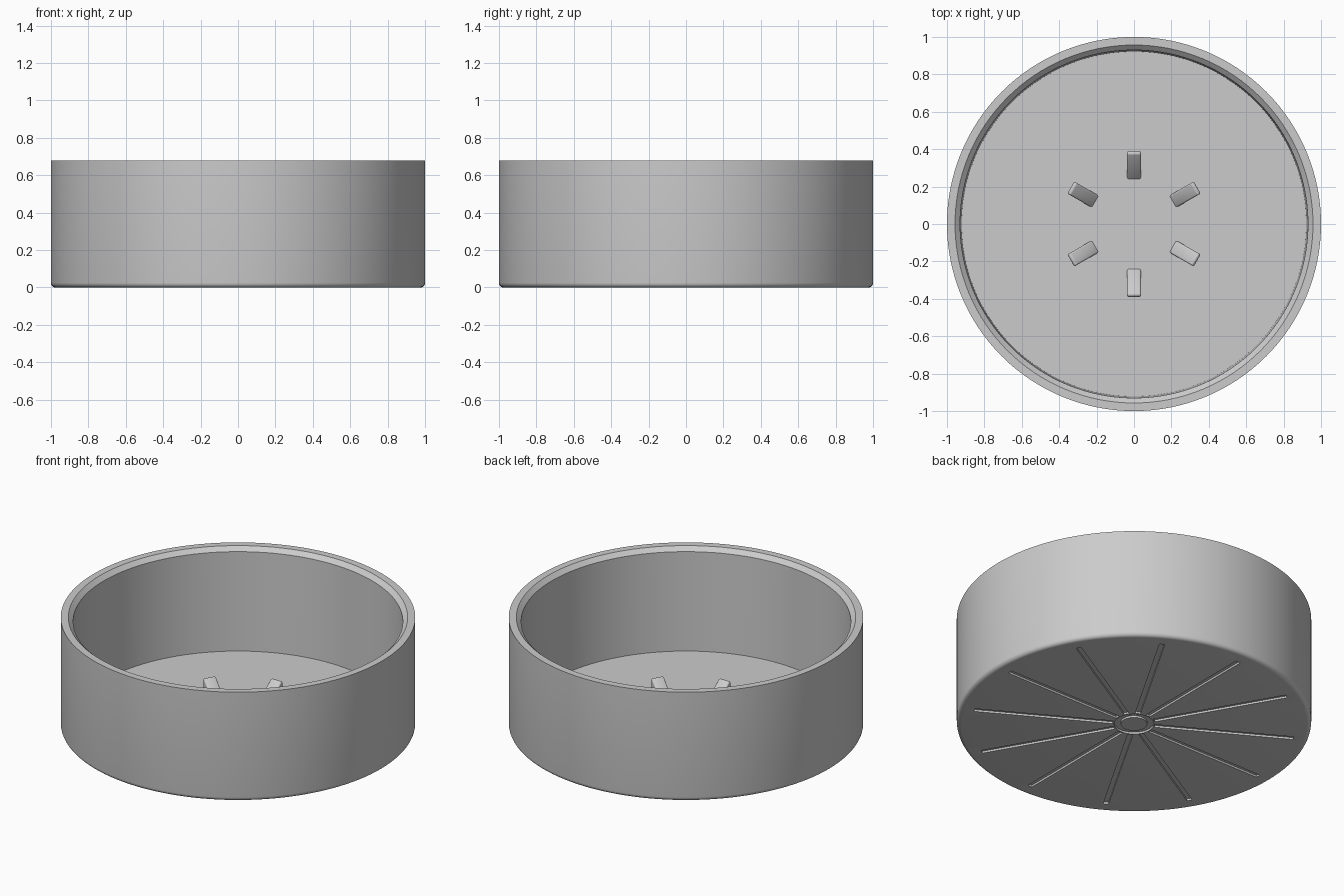
import bpy, bmesh
from math import radians, sin, cos, pi
from mathutils import Matrix, Vector

if "Cube" in bpy.data.objects:
    bpy.data.objects.remove(bpy.data.objects["Cube"])

FLOOR = 0.04
HEIGHT = 0.68
GROOVE = 0.012

grey = bpy.data.materials.new("plain grey")
grey.use_nodes = True
colour = (0.6, 0.6, 0.6, 1)
grey.diffuse_color = colour
grey.node_tree.nodes["Principled BSDF"].inputs["Base Color"].default_value = colour


def finish(name, bm):
    """Turn a bmesh into a named grey object."""
    bmesh.ops.recalc_face_normals(bm, faces=bm.faces)
    mesh = bpy.data.meshes.new(name)
    bm.to_mesh(mesh)
    bm.free()
    mesh.materials.append(grey)
    obj = bpy.data.objects.new(name, mesh)
    bpy.context.collection.objects.link(obj)
    return obj


def activate(obj):
    bpy.ops.object.select_all(action='DESELECT')
    obj.select_set(True)
    bpy.context.view_layer.objects.active = obj


def lathe(name, profile, steps=128):
    bm = bmesh.new()
    verts = [bm.verts.new((r, 0, z)) for r, z in profile]
    edges = [bm.edges.new(pair) for pair in zip(verts, verts[1:])]
    bmesh.ops.spin(bm, geom=verts + edges, cent=(0, 0, 0), axis=(0, 0, 1),
                   angle=2 * pi, steps=steps)
    bmesh.ops.remove_doubles(bm, verts=bm.verts, dist=1e-4)
    return finish(name, bm)


# Bowl: ring groove underneath, rounded foot, chamfered rim, slightly tapered wall
foot = [(0.975 + 0.025 * sin(a), 0.025 - 0.025 * cos(a))
        for a in (radians(d) for d in range(0, 91, 18))]
bowl = lathe("bowl", [(0, 0), (0.075, 0), (0.075, GROOVE), (0.112, GROOVE), (0.112, 0)]
             + foot
             + [(1, HEIGHT), (0.957, HEIGHT), (0.93, HEIGHT - 0.025),
                (0.922, FLOOR), (0, FLOOR)])

# Radial grooves cut into the underside
bm = bmesh.new()
for i in range(12):
    place = (Matrix.Rotation(i * pi / 6, 4, 'Z') @ Matrix.Translation((0.517, 0, 0))
             @ Matrix.Diagonal((0.794, 0.03, 2 * GROOVE, 1)))
    bmesh.ops.create_cube(bm, size=1, matrix=place)
cutter = finish("groove_cutter", bm)
cutter.hide_render = True
cut = bowl.modifiers.new("grooves", 'BOOLEAN')
cut.operation = 'DIFFERENCE'
cut.solver = 'EXACT'
cut.object = cutter
activate(bowl)
bpy.ops.object.modifier_apply(modifier=cut.name)
bpy.data.objects.remove(cutter)
activate(bowl)
bpy.ops.object.shade_smooth_by_angle(angle=radians(30))

# Six wedge tabs on the floor, sloping down towards the middle
wedge = [(0.23, 0.032), (0.375, 0.148), (0.39, 0.14), (0.39, 0.032)]
for i in range(6):
    bm = bmesh.new()
    side = bm.faces.new([bm.verts.new((x, -0.037, z)) for x, z in wedge])
    out = bmesh.ops.extrude_face_region(bm, geom=[side])
    bmesh.ops.translate(bm, vec=Vector((0, 0.074, 0)),
                        verts=[v for v in out["geom"] if isinstance(v, bmesh.types.BMVert)])
    tab = finish(f"floor_tab_{i + 1}", bm)
    tab.rotation_euler.z = radians(30 + 60 * i)
    bevel = tab.modifiers.new("soft edges", 'BEVEL')
    bevel.width = 0.01
    bevel.segments = 3
    activate(tab)
    bpy.ops.object.modifier_apply(modifier=bevel.name)
    bpy.ops.object.shade_smooth_by_angle(angle=radians(30))
